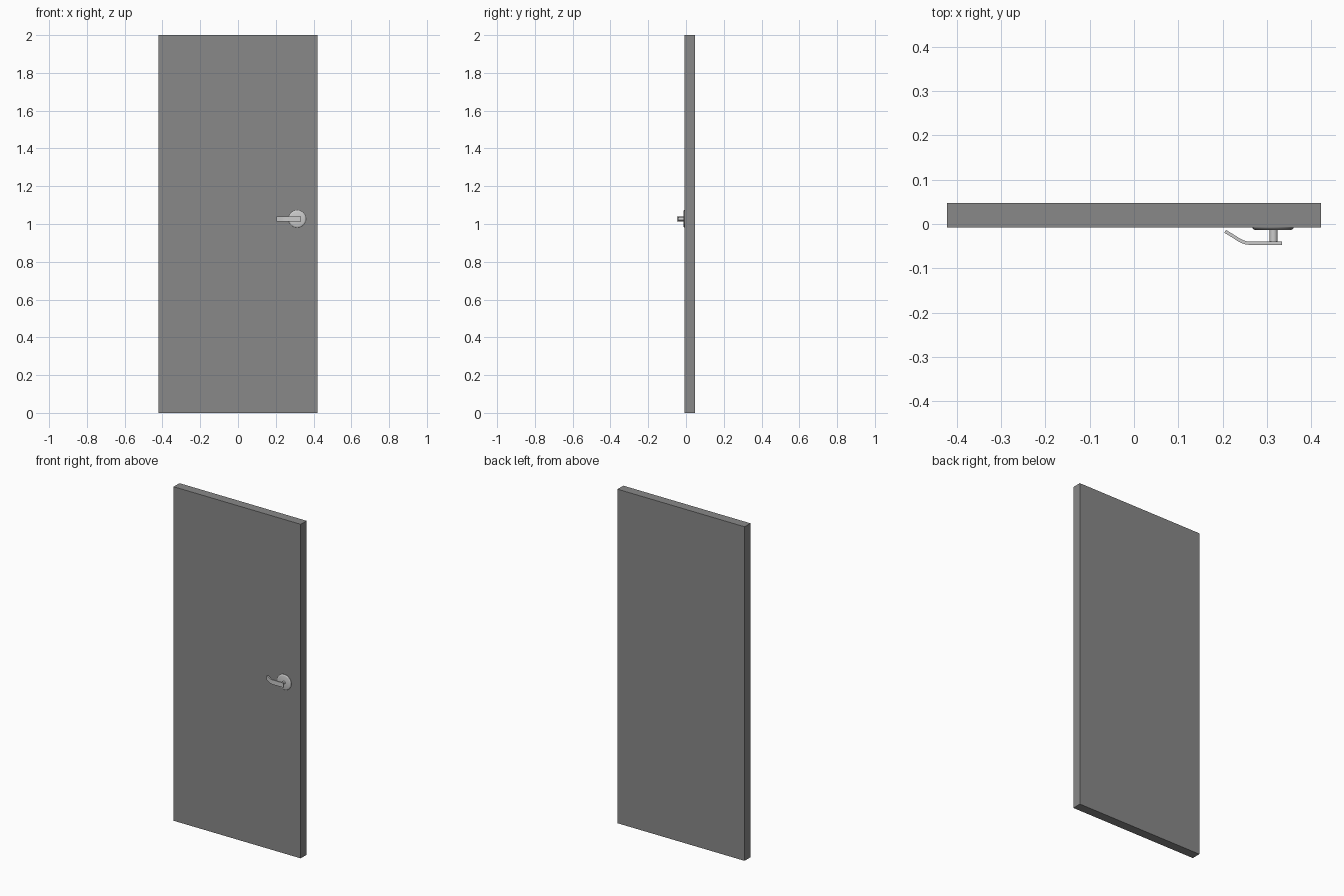
import bpy, bmesh, math
from mathutils import Matrix

if "Cube" in bpy.data.objects:
    bpy.data.objects.remove(bpy.data.objects["Cube"])

FRONT = -0.008          # y of the door's front face
BACK = 0.047
HX, HZ = 0.3135, 1.027  # handle axis


def material(name, value):
    mat = bpy.data.materials.new(name)
    mat.diffuse_color = (value, value, value, 1)
    mat.use_nodes = True
    mat.node_tree.nodes["Principled BSDF"].inputs["Base Color"].default_value = mat.diffuse_color
    return mat


DARK = material("dark_grey", 0.25)


def finish(name, bm, smooth=True, mat=None):
    bmesh.ops.recalc_face_normals(bm, faces=bm.faces)
    me = bpy.data.meshes.new(name)
    bm.to_mesh(me)
    bm.free()
    if mat:
        me.materials.append(mat)
    ob = bpy.data.objects.new(name, me)
    bpy.context.collection.objects.link(ob)
    if smooth:
        bpy.ops.object.select_all(action='DESELECT')
        ob.select_set(True)
        bpy.context.view_layer.objects.active = ob
        bpy.ops.object.shade_smooth_by_angle(angle=math.radians(35))
    return ob


def lathe(name, profile, x, z, n=32):
    """Stack of rings (radius, y) around a y-parallel axis, capped at both ends."""
    bm = bmesh.new()
    rings = [[bm.verts.new((x + r * math.cos(2 * math.pi * i / n), y,
                            z + r * math.sin(2 * math.pi * i / n)))
              for i in range(n)] for r, y in profile]
    for a, b in zip(rings, rings[1:]):
        for i in range(n):
            j = (i + 1) % n
            bm.faces.new((a[i], a[j], b[j], b[i]))
    bm.faces.new(rings[0])
    bm.faces.new(rings[-1])
    return finish(name, bm)


# door slab
bm = bmesh.new()
bmesh.ops.create_cube(bm, size=1, matrix=Matrix.Translation((0, (BACK + FRONT) / 2, 1))
                      @ Matrix.Diagonal((0.842, BACK - FRONT, 2, 1)))
finish("door_panel", bm, smooth=False, mat=DARK)

# round rosette with a softened rim
lathe("handle_rosette", [(0.046, FRONT), (0.046, -0.010), (0.043, -0.0125), (0.038, -0.014)], HX, HZ)

# spindle from rosette to lever
lathe("handle_spindle", [(0.009, -0.0135), (0.009, -0.0425)], HX + 0.001, HZ, 24)

# lever: flat strip whose free end curves back towards the door
path = [(0.333, -0.0435), (0.262, -0.0435), (0.253, -0.0425), (0.245, -0.040),
        (0.235, -0.035), (0.222, -0.0265), (0.2055, -0.0165)]
T, H = 0.0037, 0.0135
bm = bmesh.new()
rings = []
for i, (x, y) in enumerate(path):
    x0, y0 = path[max(i - 1, 0)]
    x1, y1 = path[min(i + 1, len(path) - 1)]
    length = math.hypot(x1 - x0, y1 - y0)
    nx, ny = -(y1 - y0) / length * T, (x1 - x0) / length * T
    rings.append([bm.verts.new((x + s * nx, y + s * ny, HZ + h * H))
                  for s, h in ((1, 1), (-1, 1), (-1, -1), (1, -1))])
for a, b in zip(rings, rings[1:]):
    for i in range(4):
        j = (i + 1) % 4
        bm.faces.new((a[i], a[j], b[j], b[i]))
bm.faces.new(rings[0])
bm.faces.new(rings[-1])
finish("handle_lever", bm)
